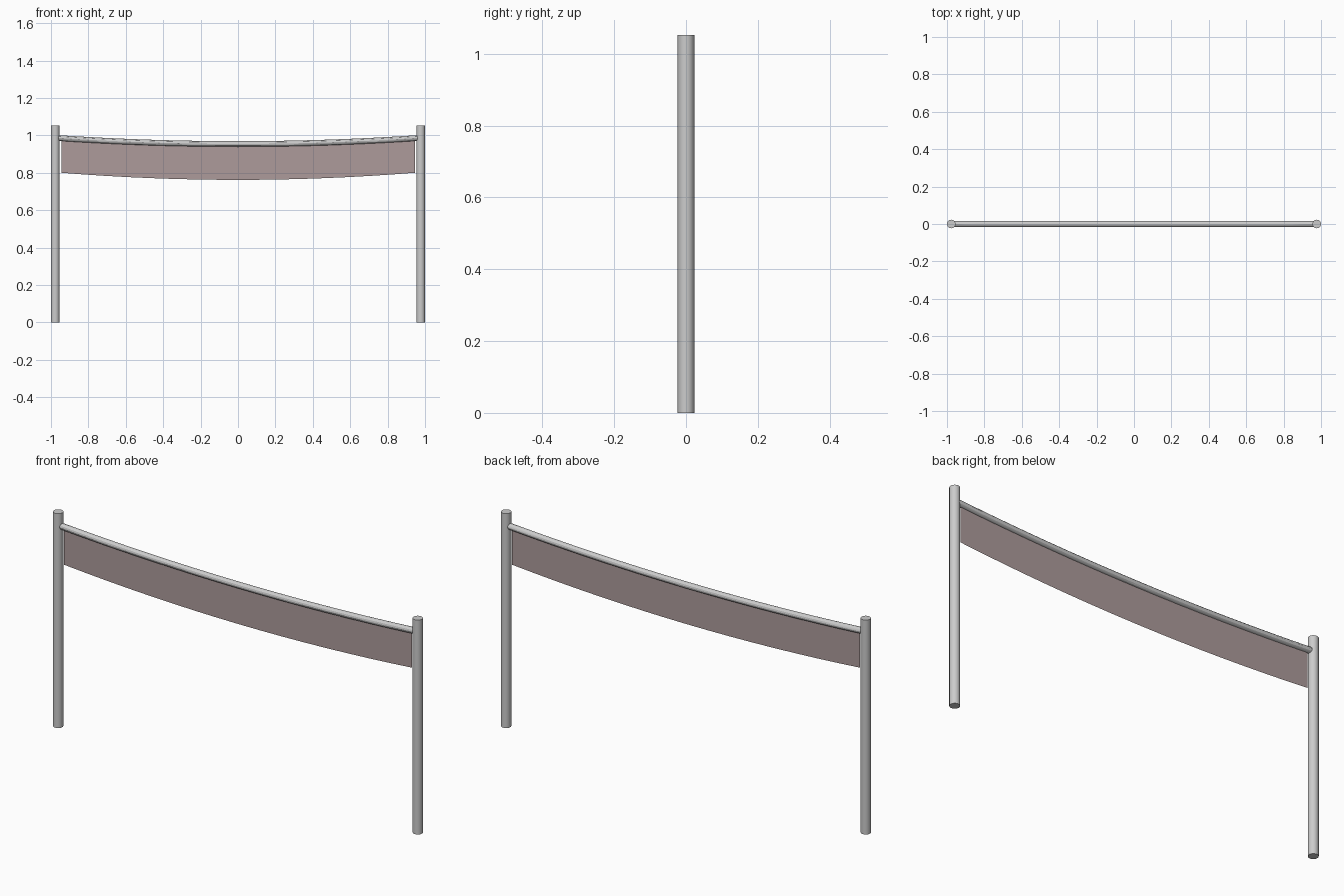
import bpy, bmesh

if "Cube" in bpy.data.objects:
    bpy.data.objects.remove(bpy.data.objects["Cube"])

POST_X, POST_R, POST_H = 0.977, 0.023, 1.053
SEGMENTS = 16


def sag(x, end_z, mid_z, half):
    """Height of a hanging line at x."""
    return mid_z + (end_z - mid_z) * (x / half) ** 2


def span(half):
    return [-half + 2 * half * i / SEGMENTS for i in range(SEGMENTS + 1)]


def smooth(obj):
    bpy.ops.object.select_all(action='DESELECT')
    obj.select_set(True)
    bpy.context.view_layer.objects.active = obj
    bpy.ops.object.shade_smooth_by_angle()


# Two upright posts
for side, name in ((-1, "left_post"), (1, "right_post")):
    bpy.ops.mesh.primitive_cylinder_add(vertices=24, radius=POST_R, depth=POST_H,
                                        location=(side * POST_X, 0, POST_H / 2))
    post = bpy.context.object
    post.name = name
    smooth(post)

# Sagging top cable, swept along a shallow curve
curve = bpy.data.curves.new("top_cable", 'CURVE')
curve.dimensions = '3D'
curve.bevel_depth = 0.015
curve.bevel_resolution = 4
curve.use_fill_caps = True
path = curve.splines.new('POLY')
path.points.add(SEGMENTS)
for point, x in zip(path.points, span(0.962)):
    point.co = (x, 0, sag(x, 0.986, 0.954, 0.962), 1)
cable = bpy.data.objects.new("top_cable", curve)
bpy.context.collection.objects.link(cable)
bpy.ops.object.select_all(action='DESELECT')
cable.select_set(True)
bpy.context.view_layer.objects.active = cable
bpy.ops.object.convert(target='MESH')
smooth(bpy.context.object)

# Thin net panel hanging from the cable
bm = bmesh.new()
columns = []
for x in span(0.945):
    top = bm.verts.new((x, 0, sag(x, 0.985, 0.954, 0.945)))
    bottom = bm.verts.new((x, 0, sag(x, 0.80, 0.762, 0.945)))
    columns.append((bottom, top))
for (b0, t0), (b1, t1) in zip(columns, columns[1:]):
    bm.faces.new((b0, b1, t1, t0))
mesh = bpy.data.meshes.new("net_panel")
bm.to_mesh(mesh)
bm.free()
net = bpy.data.objects.new("net_panel", mesh)
bpy.context.collection.objects.link(net)
material = bpy.data.materials.new("net_fabric")
material.diffuse_color = (0.42, 0.33, 0.33, 1)
material.use_nodes = True
material.node_tree.nodes["Principled BSDF"].inputs["Base Color"].default_value = material.diffuse_color
mesh.materials.append(material)
